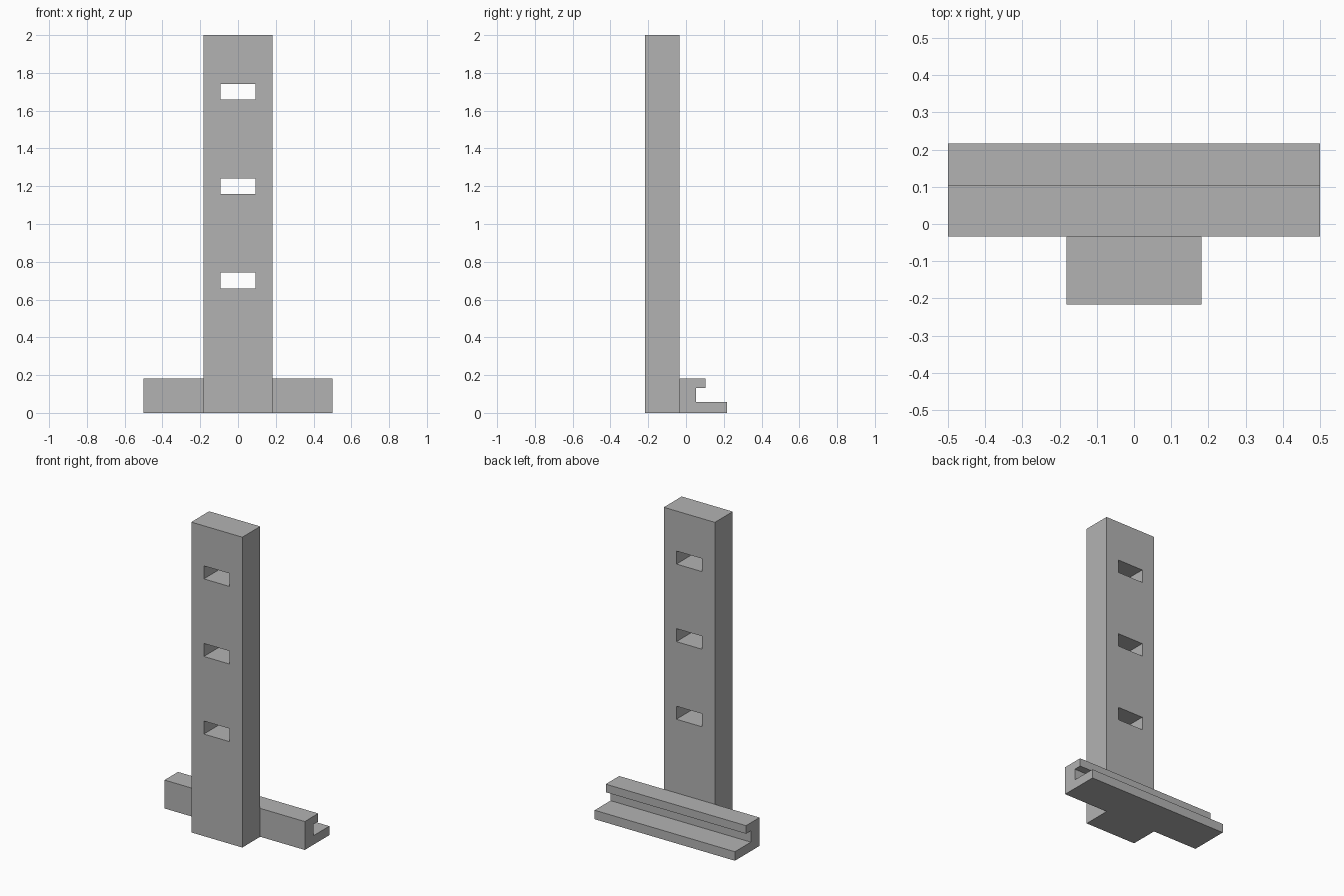
import bpy
import bmesh

if "Cube" in bpy.data.objects:
    bpy.data.objects.remove(bpy.data.objects["Cube"])

grey = bpy.data.materials.new("plain_grey")
grey.diffuse_color = (0.45, 0.45, 0.45, 1.0)
grey.use_nodes = True
grey.node_tree.nodes["Principled BSDF"].inputs["Base Color"].default_value = grey.diffuse_color


def prism(name, profile, half_width):
    """Extrude a (y, z) profile along x, centred on x = 0."""
    bm = bmesh.new()
    face = bm.faces.new([bm.verts.new((-half_width, y, z)) for y, z in profile])
    ext = bmesh.ops.extrude_face_region(bm, geom=[face], use_keep_orig=True)
    moved = [v for v in ext["geom"] if isinstance(v, bmesh.types.BMVert)]
    bmesh.ops.translate(bm, verts=moved, vec=(2 * half_width, 0, 0))
    bmesh.ops.recalc_face_normals(bm, faces=bm.faces)
    mesh = bpy.data.meshes.new(name)
    bm.to_mesh(mesh)
    bm.free()
    mesh.materials.append(grey)
    obj = bpy.data.objects.new(name, mesh)
    bpy.context.collection.objects.link(obj)
    return obj


def rect(y0, y1, z0, z1):
    return [(y0, z0), (y1, z0), (y1, z1), (y0, z1)]


FRONT, JOIN, BACK = -0.216, -0.034, 0.216

# Upright post
post = prism("upright_post", rect(FRONT, JOIN, 0, 2), 0.182)

# Three slots cut through the post
for z in (0.7, 1.2, 1.7):
    cutter = prism("slot_cutter", rect(FRONT - 0.1, JOIN + 0.1, z - 0.042, z + 0.042), 0.092)
    cutter.hide_render = True
    mod = post.modifiers.new("slot", "BOOLEAN")
    mod.operation = "DIFFERENCE"
    mod.solver = "EXACT"
    mod.object = cutter
    bpy.context.view_layer.objects.active = post
    bpy.ops.object.modifier_apply(modifier=mod.name)
    bpy.data.objects.remove(cutter)

# Grooved rail behind the foot of the post
prism("grooved_rail", [
    (JOIN, 0), (BACK, 0), (BACK, 0.058), (0.054, 0.058),
    (0.054, 0.131), (0.103, 0.131), (0.103, 0.183), (JOIN, 0.183),
], 0.5)
